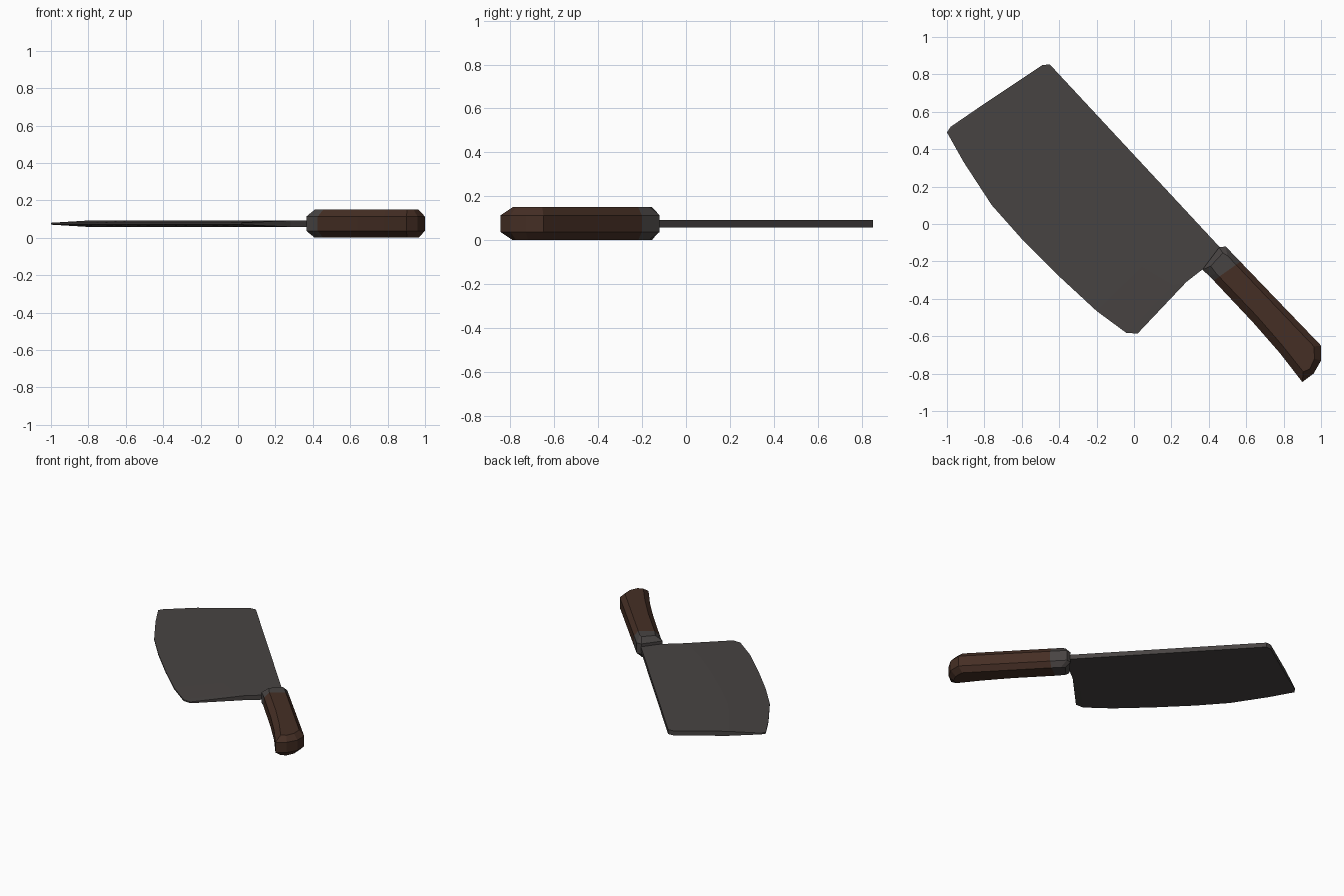
import bpy, bmesh
from mathutils import Vector

if "Cube" in bpy.data.objects:
    bpy.data.objects.remove(bpy.data.objects["Cube"])

MID = 0.075  # height of the knife's centre plane


def material(name, rgb):
    m = bpy.data.materials.new(name)
    m.diffuse_color = (*rgb, 1)
    m.use_nodes = True
    m.node_tree.nodes["Principled BSDF"].inputs["Base Color"].default_value = m.diffuse_color
    return m


steel = material("dark steel", (0.064, 0.057, 0.055))
wood = material("dark brown wood", (0.060, 0.028, 0.018))


def ring(bm, pts, dz):
    return [bm.verts.new((x, y, MID + dz)) for x, y in pts]


def strip(bm, a, b, closed=True):
    n = len(a)
    for i in range(n if closed else n - 1):
        j = (i + 1) % n
        bm.faces.new((a[i], a[j], b[j], b[i]))


def finish(bm, name, mats):
    bmesh.ops.recalc_face_normals(bm, faces=bm.faces)
    me = bpy.data.meshes.new(name)
    bm.to_mesh(me)
    bm.free()
    for m in mats:
        me.materials.append(m)
    ob = bpy.data.objects.new(name, me)
    bpy.context.collection.objects.link(ob)
    return ob


# Blade: flat slab with a wide taper down to the curved cutting edge
edge = [(-0.98, 0.52), (-1.0, 0.49), (-0.91, 0.33), (-0.76, 0.10), (-0.60, -0.08),
        (-0.40, -0.28), (-0.20, -0.465), (-0.04, -0.583), (0.02, -0.585)]
back = [(0.37, -0.24), (0.42, -0.23), (0.48, -0.15), (0.455, -0.12),
        (-0.45, 0.853), (-0.49, 0.85)]
taper = []
for i, (x, y) in enumerate(edge):
    t = i / (len(edge) - 1)
    taper.append((x + 0.19 + 0.07 * t, y + 0.13 + 0.145 * t))
bm = bmesh.new()
n = len(edge)
top, bot = ring(bm, taper + back, 0.017), ring(bm, taper + back, -0.017)
etop, ebot = ring(bm, edge, 0.005), ring(bm, edge, -0.005)
bm.faces.new(top)
bm.faces.new(bot)
strip(bm, top[:n], etop, False)
strip(bm, etop, ebot, False)
strip(bm, ebot, bot[:n], False)
strip(bm, top[n - 1:] + top[:1], bot[n - 1:] + bot[:1], False)
for k in (0, n - 1):
    bm.faces.new((top[k], etop[k], ebot[k], bot[k]))
finish(bm, "blade", [steel])

# Handle: curved grip with chamfered rims, split into bolster and wood
outer = [(0.365, -0.245), (0.40, -0.275), (0.64, -0.53), (0.78, -0.69), (0.90, -0.845),
         (0.96, -0.80), (1.0, -0.73), (1.0, -0.65), (0.49, -0.12), (0.455, -0.125)]
inner = [(0.41, -0.225), (0.44, -0.265), (0.655, -0.49), (0.79, -0.645), (0.905, -0.79),
         (0.94, -0.775), (0.965, -0.72), (0.962, -0.655), (0.50, -0.17), (0.475, -0.155)]
CUT, AXIS = Vector((0.51, -0.243, MID)), Vector((0.085, -0.12, 0)).normalized()


def handle_part(name, mat, keep_outer):
    bm = bmesh.new()
    rings = [ring(bm, inner, -0.075), ring(bm, outer, -0.038),
             ring(bm, outer, 0.038), ring(bm, inner, 0.075)]
    for a, b in zip(rings, rings[1:]):
        strip(bm, a, b)
    bm.faces.new(rings[0])
    bm.faces.new(rings[-1])
    bmesh.ops.bisect_plane(bm, geom=bm.verts[:] + bm.edges[:] + bm.faces[:],
                           plane_co=CUT, plane_no=AXIS,
                           clear_inner=keep_outer, clear_outer=not keep_outer)
    finish(bm, name, [mat])


handle_part("bolster", steel, False)
handle_part("handle_grip", wood, True)
